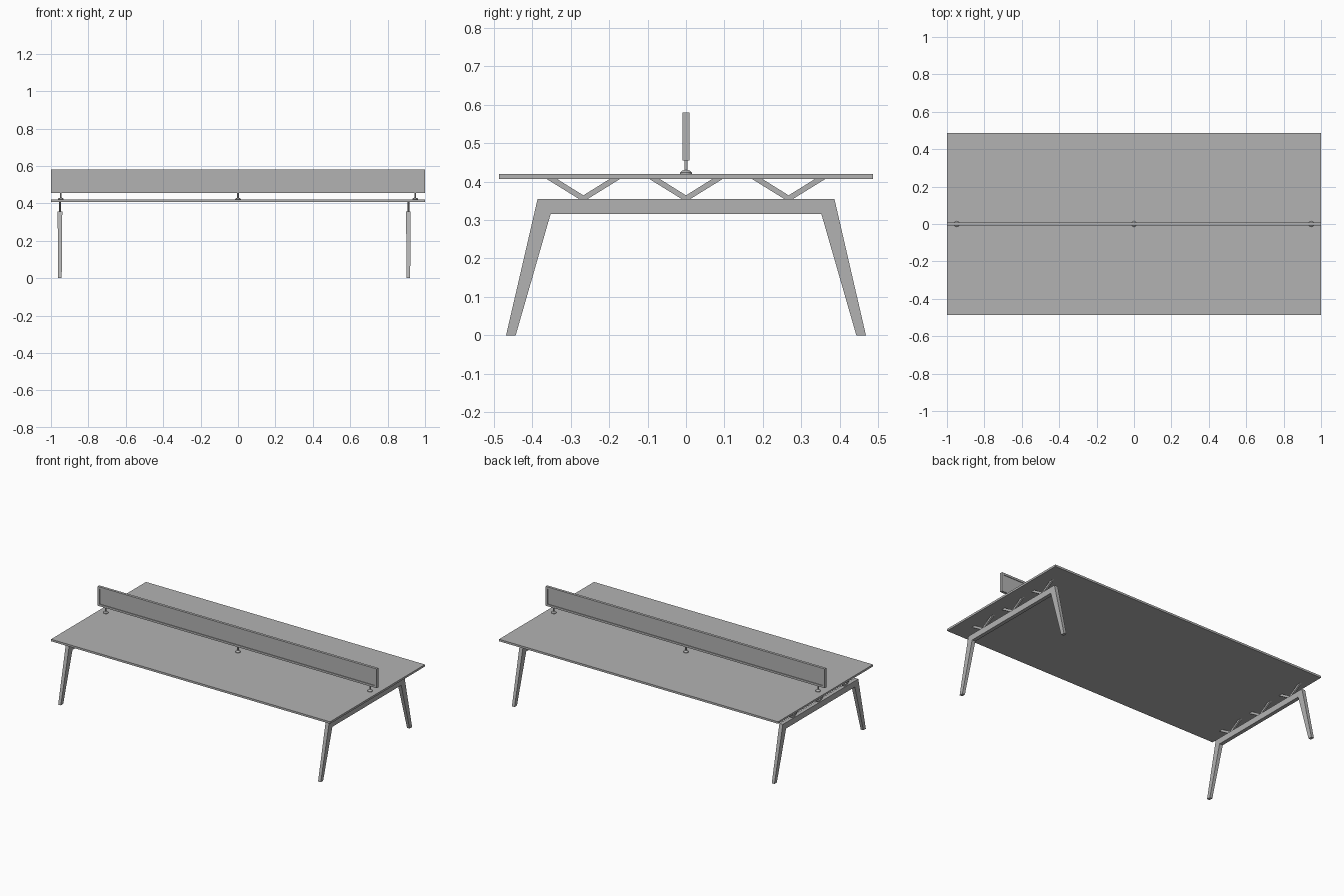
import bpy, bmesh, math
from mathutils import Matrix

cube = bpy.data.objects.get("Cube")
if cube:
    bpy.data.objects.remove(cube, do_unlink=True)

grey = bpy.data.materials.new("mid grey")
grey.use_nodes = True
grey.diffuse_color = (0.45, 0.45, 0.45, 1)
grey.node_tree.nodes["Principled BSDF"].inputs["Base Color"].default_value = grey.diffuse_color


def finish(name, bm):
    bmesh.ops.recalc_face_normals(bm, faces=bm.faces)
    mesh = bpy.data.meshes.new(name)
    bm.to_mesh(mesh)
    bm.free()
    mesh.materials.append(grey)
    obj = bpy.data.objects.new(name, mesh)
    bpy.context.collection.objects.link(obj)
    return obj


def box(name, size, centre):
    bm = bmesh.new()
    bmesh.ops.create_cube(bm, size=1)
    bmesh.ops.scale(bm, vec=size, verts=bm.verts)
    bmesh.ops.translate(bm, vec=centre, verts=bm.verts)
    return finish(name, bm)


def plate(name, half_profile, x, thick, y=0, foot_scale=1):
    """Mirror a (y, z) half profile and extrude it along x, thinning to the floor."""
    points = half_profile + [(-a, z) for a, z in reversed(half_profile) if a]
    top = max(z for a, z in points)
    bm = bmesh.new()
    face = bm.faces.new([bm.verts.new((-thick / 2, a, z)) for a, z in points])
    new = bmesh.ops.extrude_face_region(bm, geom=[face])["geom"]
    bmesh.ops.translate(bm, vec=(thick, 0, 0),
                        verts=[v for v in new if isinstance(v, bmesh.types.BMVert)])
    for v in bm.verts:
        v.co.x *= foot_scale + (1 - foot_scale) * v.co.z / top
    bmesh.ops.translate(bm, vec=(x, y, 0), verts=bm.verts)
    return finish(name, bm)


def lathe(name, profile, x):
    """Revolve an (r, z) profile about the vertical axis."""
    bm = bmesh.new()
    verts = [bm.verts.new((r, 0, z)) for r, z in profile]
    edges = [bm.edges.new(pair) for pair in zip(verts, verts[1:])]
    bmesh.ops.spin(bm, geom=verts + edges, cent=(0, 0, 0), axis=(0, 0, 1),
                   angle=math.tau, steps=20, use_duplicate=False)
    bmesh.ops.remove_doubles(bm, verts=bm.verts, dist=0.0001)
    bmesh.ops.translate(bm, vec=(x, 0, 0), verts=bm.verts)
    obj = finish(name, bm)
    bpy.context.view_layer.objects.active = obj
    obj.select_set(True)
    bpy.ops.object.shade_smooth_by_angle(angle=math.radians(35))
    obj.select_set(False)


# Table top
box("table_top", (2, 0.972, 0.013), (0, 0, 0.4135))

# Trestle legs with three V braces each
trestle = [(0.352, 0.316), (0.443, 0), (0.468, 0), (0.386, 0.355)]
brace = [(0, 0.364), (0.069, 0.407), (0.096, 0.407), (0.012, 0.355)]
for side, x in (("right", -0.952), ("left", 0.911)):
    plate(side + "_trestle", trestle, x, 0.025, foot_scale=0.75)
    for i, y in enumerate((-0.267, 0, 0.267)):
        plate(f"{side}_brace_{i + 1}", brace, x, 0.011, y)

# Divider screen: panel inside a raised frame
low, high, rim, depth = 0.455, 0.58, 0.013, 0.017
mid = (low + high) / 2
box("screen_panel", (2 - rim, 0.009, high - low - rim), (0, 0, mid))
for name, z in (("bottom", low + rim / 2), ("top", high - rim / 2)):
    box(f"screen_{name}_rail", (2, depth, rim), (0, 0, z))
for name, s in (("right", -1), ("left", 1)):
    box(f"screen_{name}_stile", (rim, depth, high - low - 2 * rim),
        (s * (1 - rim / 2), 0, mid))

# Screen feet: domed base and slim post
foot = [(0, 0.42), (0.015, 0.42), (0.015, 0.424), (0.011, 0.428),
        (0.0045, 0.43), (0.0045, 0.456), (0, 0.456)]
for name, x in (("right", -0.947), ("middle", 0), ("left", 0.947)):
    lathe(name + "_screen_foot", foot, x)
